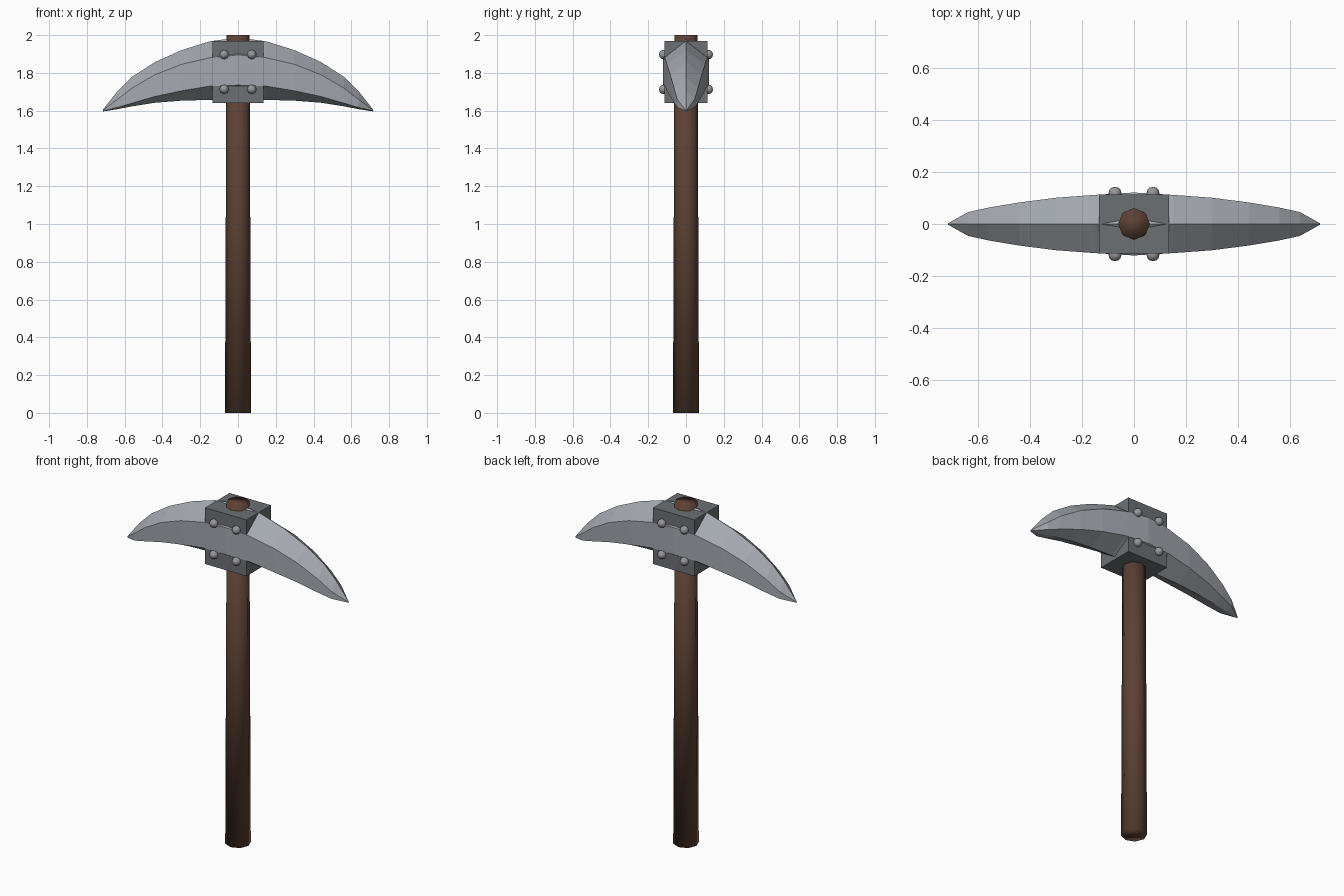
import bpy, bmesh, math
from mathutils import Matrix

if "Cube" in bpy.data.objects:
    bpy.data.objects.remove(bpy.data.objects["Cube"])


def material(name, rgb):
    m = bpy.data.materials.new(name)
    m.diffuse_color = (*rgb, 1.0)
    m.use_nodes = True
    m.node_tree.nodes["Principled BSDF"].inputs["Base Color"].default_value = m.diffuse_color
    return m


STEEL = material("blade steel", (0.37, 0.39, 0.43))
IRON = material("dark iron", (0.15, 0.16, 0.175))
RIVET = material("rivet grey", (0.31, 0.31, 0.32))
WOOD = material("brown wood", (0.11, 0.053, 0.034))


def make(name, bm, mat, smooth=False):
    bmesh.ops.recalc_face_normals(bm, faces=bm.faces)
    for f in bm.faces:
        f.smooth = smooth
    mesh = bpy.data.meshes.new(name)
    bm.to_mesh(mesh)
    bm.free()
    mesh.materials.append(mat)
    obj = bpy.data.objects.new(name, mesh)
    bpy.context.collection.objects.link(obj)
    return obj


# Handle: tapered eight-sided shaft
bm = bmesh.new()
bmesh.ops.create_cone(bm, cap_ends=True, segments=8, radius1=0.069, radius2=0.061,
                      depth=2.0, matrix=Matrix.Translation((0, 0, 1.0)))
make("handle", bm, WOOD, smooth=True)

# Socket block around the head
bm = bmesh.new()
bmesh.ops.create_cube(bm, size=1.0, matrix=Matrix.Translation((0, 0, 1.805))
                      @ Matrix.Diagonal((0.268, 0.226, 0.33, 1)))
make("socket_block", bm, IRON)

# Blade: six-sided section (x, half width, ridge, upper edge, lower edge, keel)
half = [
    (0.00, 0.121, 1.987, 1.895, 1.735, 1.655),
    (0.15, 0.112, 1.967, 1.880, 1.730, 1.657),
    (0.30, 0.101, 1.920, 1.845, 1.705, 1.653),
    (0.44, 0.083, 1.857, 1.790, 1.675, 1.642),
    (0.56, 0.063, 1.780, 1.720, 1.640, 1.623),
    (0.638, 0.046, 1.703, 1.660, 1.617, 1.608),
    (0.715, 0.003, 1.606, 1.603, 1.599, 1.596),
]
stations = [(-s[0], *s[1:]) for s in reversed(half[1:])] + half
bm = bmesh.new()
rings = []
for x, w, top, up, low, keel in stations:
    section = [(0, top), (w, up), (w, low), (0, keel), (-w, low), (-w, up)]
    rings.append([bm.verts.new((x, y, z)) for y, z in section])
for a, b in zip(rings, rings[1:]):
    for i in range(6):
        j = (i + 1) % 6
        bm.faces.new((a[i], a[j], b[j], b[i]))
bm.faces.new(rings[0])
bm.faces.new(rings[-1])
make("pick_blade", bm, STEEL)

# Rivets: four on the front, four on the back
for side, y in (("front", -0.118), ("back", 0.118)):
    for x in (-0.073, 0.073):
        for z in (1.713, 1.897):
            bm = bmesh.new()
            bmesh.ops.create_uvsphere(bm, u_segments=8, v_segments=6, radius=0.025,
                                      matrix=Matrix.Translation((x, y, z))
                                      @ Matrix.Rotation(math.pi / 2, 4, 'X'))
            make(side + "_rivet", bm, RIVET, smooth=True)
